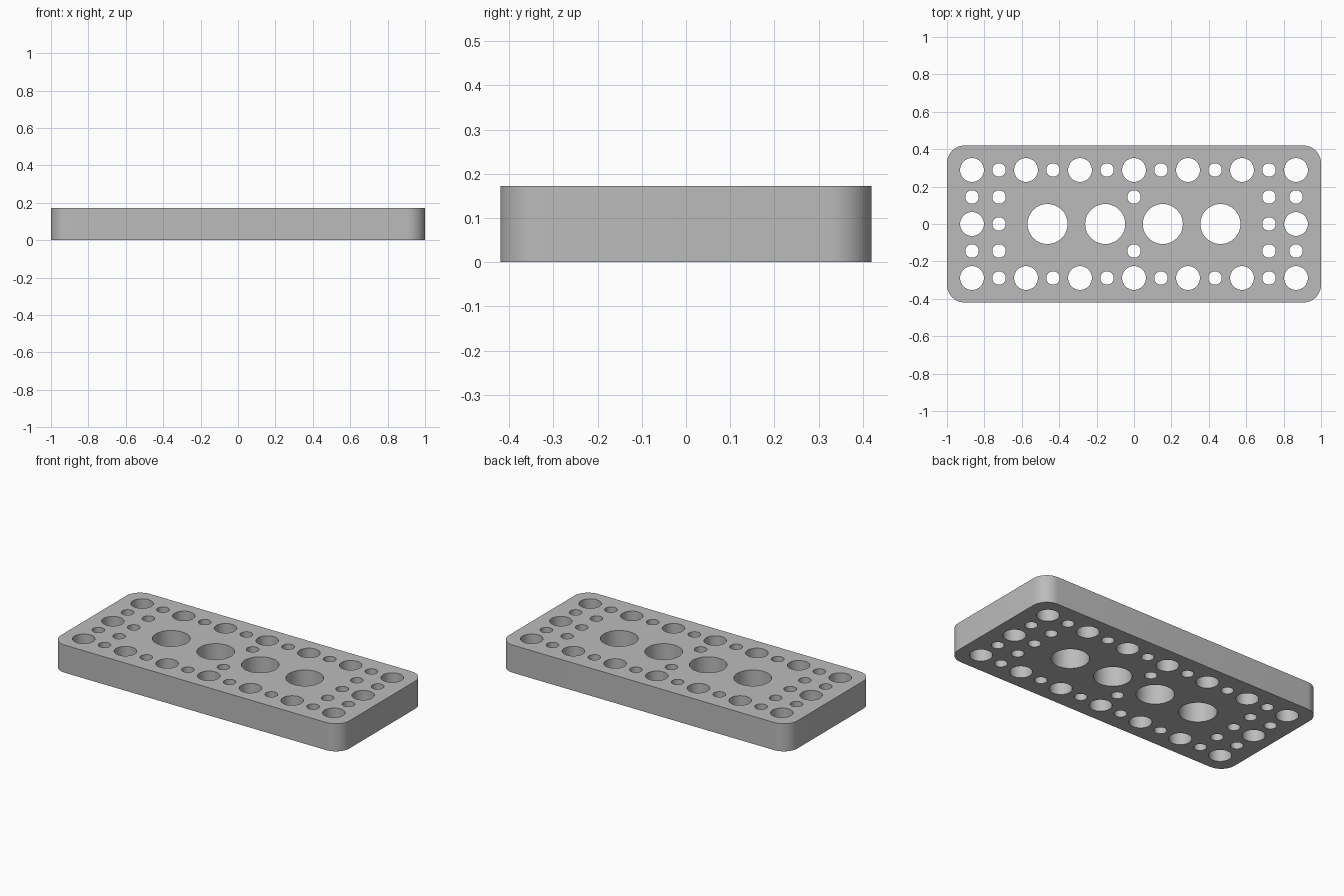
import bpy, bmesh, math

cube = bpy.data.objects.get("Cube")
if cube:
    bpy.data.objects.remove(cube, do_unlink=True)

HALF_X, HALF_Y, HEIGHT, CORNER = 1.0, 0.42, 0.173, 0.096
PITCH = 0.2887
LARGE, MEDIUM, SMALL = 0.107, 0.064, 0.036

grey = bpy.data.materials.new("plain grey")
grey.use_nodes = True
colour = (0.5, 0.5, 0.5, 1)
grey.diffuse_color = colour
grey.node_tree.nodes["Principled BSDF"].inputs["Base Color"].default_value = colour

curve = bpy.data.curves.new("perforated_plate", "CURVE")
curve.dimensions = "2D"
curve.fill_mode = "BOTH"
curve.extrude = HEIGHT / 2


def add_loop(points):
    spline = curve.splines.new("POLY")
    spline.points.add(len(points) - 1)
    for p, (x, y) in zip(spline.points, points):
        p.co = (x, y, 0, 1)
    spline.use_cyclic_u = True


def arc(x, y, r, start, sweep, steps):
    return [(x + r * math.cos(start + sweep * i / steps),
             y + r * math.sin(start + sweep * i / steps)) for i in range(steps + 1)]


def hole(x, y, r):
    add_loop(arc(x, y, r, 0, math.tau, 48)[:-1])


# Rounded outline
outline = []
for k, (sx, sy) in enumerate([(1, 1), (-1, 1), (-1, -1), (1, -1)]):
    outline += arc(sx * (HALF_X - CORNER), sy * (HALF_Y - CORNER), CORNER,
                   k * math.pi / 2, math.pi / 2, 12)
add_loop(outline)

# Long rows of alternating medium and small holes
for side in (-1, 1):
    for i in range(-6, 7):
        hole(i * PITCH / 2, side * PITCH, SMALL if i % 2 else MEDIUM)

# Short columns at both ends, and the small pair in the middle
for side in (-1, 1):
    hole(side * 3 * PITCH, 0, MEDIUM)
    hole(side * 2.5 * PITCH, 0, SMALL)
    for x in (-3, -2.5, 0, 2.5, 3):
        hole(x * PITCH, side * PITCH / 2, SMALL)

# Large central holes
for i in (-1.5, -0.5, 0.5, 1.5):
    hole(i * 0.308, 0, LARGE)

# Turn the profile into a closed solid standing on the ground
plate = bpy.data.objects.new("perforated_plate", curve)
bpy.context.collection.objects.link(plate)
bpy.ops.object.select_all(action="DESELECT")
plate.select_set(True)
bpy.context.view_layer.objects.active = plate
bpy.ops.object.convert(target="MESH")
plate = bpy.context.object
mesh = plate.data
bm = bmesh.new()
bm.from_mesh(mesh)
bmesh.ops.remove_doubles(bm, verts=bm.verts, dist=0.0005)
bmesh.ops.recalc_face_normals(bm, faces=bm.faces)
bmesh.ops.translate(bm, verts=bm.verts, vec=(0, 0, HEIGHT / 2))
bm.to_mesh(mesh)
bm.free()
mesh.materials.clear()
mesh.materials.append(grey)
bpy.ops.object.shade_smooth_by_angle(angle=math.radians(30))
